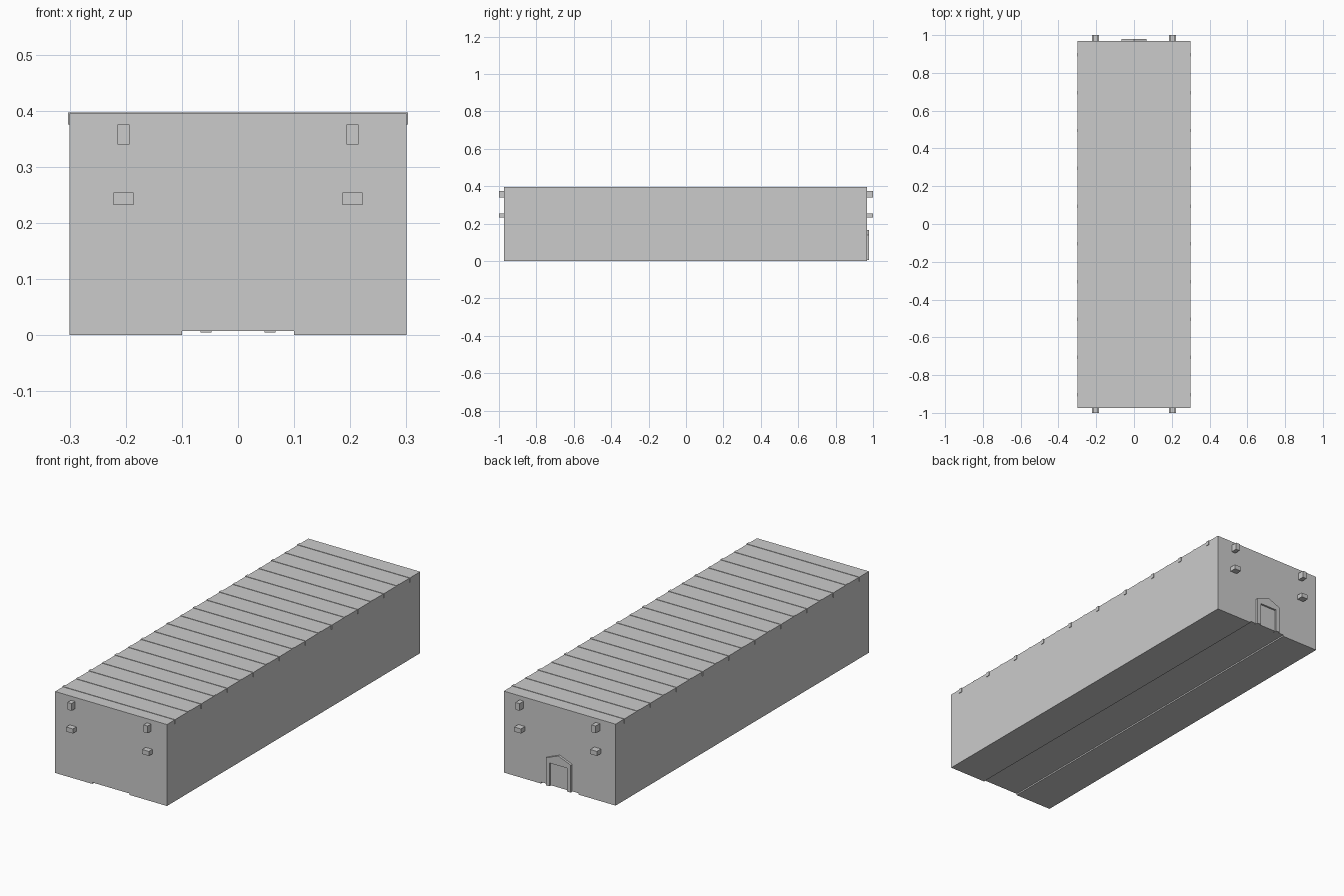
import bpy

if "Cube" in bpy.data.objects:
    bpy.data.objects.remove(bpy.data.objects["Cube"])

Y0, Y1 = -0.973, 0.968      # end walls
TOP, STRIP = 0.395, 0.007   # roof height, raised floor strip height


def prism(name, profile, y0, y1):
    """Extrude an x/z profile along y into a closed solid."""
    n = len(profile)
    verts = [(x, y, z) for y in (y0, y1) for x, z in profile]
    faces = [list(range(n)), list(range(2 * n - 1, n - 1, -1))]
    faces += [(i, i + n, (i + 1) % n + n, (i + 1) % n) for i in range(n)]
    mesh = bpy.data.meshes.new(name)
    mesh.from_pydata(verts, [], faces)
    obj = bpy.data.objects.new(name, mesh)
    bpy.context.collection.objects.link(obj)
    return obj


def box(name, x0, x1, y0, y1, z0, z1):
    return prism(name, [(x0, z0), (x1, z0), (x1, z1), (x0, z1)], y0, y1)


# hall shell, with the walkway raised along the middle of the floor
prism("hall_shell", [(-0.3, 0), (-0.1, 0), (-0.1, STRIP), (0.1, STRIP), (0.1, 0),
                     (0.3, 0), (0.3, TOP), (-0.3, TOP)], Y0, Y1)

# lengthwise beams that pass through both end walls
for side, s in (("left", -1), ("right", 1)):
    c = s * 0.204
    box(f"upper_beam_{side}", c - 0.011, c + 0.011, -1, 1, 0.34, 0.375)
    box(f"lower_beam_{side}", c - 0.018, c + 0.018, -1, 1, 0.232, 0.254)

# cross rafters resting on the upper beams, poking through roof and sides
for i in range(10):
    y = -0.905 + 0.2 * i
    box(f"rafter_{i + 1}", -0.303, 0.303, y - 0.009, y + 0.009, 0.375, 0.397)

# thin roof ribs between the rafters
for i in range(9):
    y = -0.805 + 0.2 * i
    box(f"roof_rib_{i + 1}", -0.3, 0.3, y - 0.009, y + 0.009, 0.375, 0.397)

# back doorway: two jambs under a gabled lintel
for side, s in (("left", -1), ("right", 1)):
    x0, x1 = sorted((s * 0.047, s * 0.067))
    box(f"door_jamb_{side}", x0, x1, Y1 - 0.01, 0.979, 0.005, 0.122)
prism("door_lintel", [(-0.067, 0.118), (0.067, 0.118), (0.067, 0.138),
                      (0, 0.165), (-0.067, 0.138)], Y1 - 0.01, 0.979)
box("door_panel", -0.047, 0.047, Y1 - 0.01, Y1 + 0.002, STRIP, 0.12)
